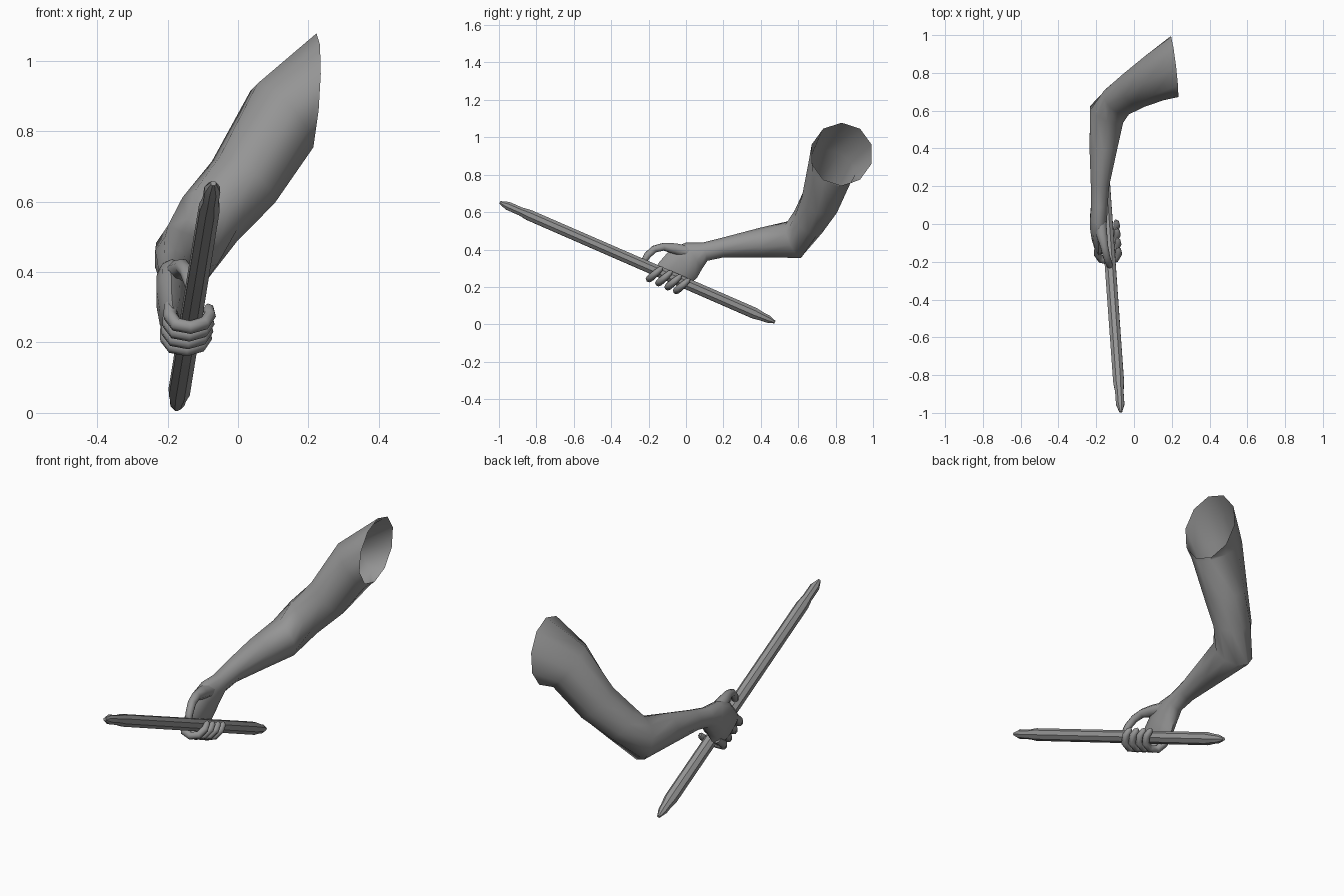
import bpy, bmesh
from math import sin, cos, pi
from mathutils import Vector

if "Cube" in bpy.data.objects:
    bpy.data.objects.remove(bpy.data.objects["Cube"])

grey = bpy.data.materials.new("plain grey")
grey.use_nodes = True
colour = (0.3, 0.3, 0.3, 1)
grey.diffuse_color = colour
grey.node_tree.nodes["Principled BSDF"].inputs["Base Color"].default_value = colour


def loft(name, sections, sides, cap_start=True, cap_end=True, angle=50):
    """Skin elliptical rings, each given as centre and two half-axes."""
    bm = bmesh.new()
    rings = []
    for c, u, v in sections:
        c, u, v = Vector(c), Vector(u), Vector(v)
        turns = [2 * pi * (i + 0.5) / sides for i in range(sides)]
        rings.append([bm.verts.new(c + u * cos(t) + v * sin(t)) for t in turns])
    for a, b in zip(rings, rings[1:]):
        for i in range(sides):
            j = (i + 1) % sides
            bm.faces.new((a[i], a[j], b[j], b[i]))
    if cap_start:
        bm.faces.new(rings[0][::-1])
    if cap_end:
        bm.faces.new(rings[-1])
    bmesh.ops.recalc_face_normals(bm, faces=bm.faces)
    mesh = bpy.data.meshes.new(name)
    bm.to_mesh(mesh)
    bm.free()
    mesh.materials.append(grey)
    obj = bpy.data.objects.new(name, mesh)
    bpy.context.collection.objects.link(obj)
    bpy.ops.object.select_all(action='DESELECT')
    obj.select_set(True)
    bpy.context.view_layer.objects.active = obj
    bpy.ops.object.shade_smooth_by_angle(angle=angle * pi / 180)
    return obj


def tube(name, points, radii, sides=8, angle=50):
    """Round tube through points, with a radius at each."""
    pts = [Vector(p) for p in points]
    side = None
    sections = []
    for i, p in enumerate(pts):
        t = (pts[min(i + 1, len(pts) - 1)] - pts[max(i - 1, 0)]).normalized()
        ref = side if side else t.orthogonal()
        side = (ref - t * ref.dot(t)).normalized()
        sections.append((p, side * radii[i], t.cross(side) * radii[i]))
    return loft(name, sections, sides, angle=angle)


def slab(x, half, top, bottom):
    """Section across the forearm or palm, from its top and bottom (y, z)."""
    t, b = Vector((x, *top)), Vector((x, *bottom))
    return (t + b) / 2, (half, 0, 0), (t - b) / 2


# Arm: palm, wrist, forearm, elbow, then the open upper arm
loft("arm", [
    slab(-0.185, 0.02, (-0.165, 0.30), (-0.01, 0.20)),
    slab(-0.188, 0.036, (-0.145, 0.33), (0.015, 0.21)),
    slab(-0.19, 0.044, (-0.08, 0.405), (0.06, 0.25)),
    slab(-0.187, 0.047, (0.0, 0.437), (0.085, 0.295)),
    slab(-0.183, 0.046, (0.09, 0.437), (0.115, 0.34)),
    slab(-0.18, 0.051, (0.2, 0.465), (0.2, 0.358)),
    slab(-0.162, 0.077, (0.39, 0.515), (0.41, 0.358)),
    ((-0.145, 0.58, 0.453), (0.092, -0.035, 0), (0, -0.035, 0.098)),
    ((-0.08, 0.655, 0.55), (0.07, -0.065, 0), (-0.045, -0.042, 0.077)),
    ((0.015, 0.718, 0.655), (0.06, -0.09, 0), (-0.067, -0.044, 0.073)),
    ((0.125, 0.78, 0.835), (0.055, -0.12, 0), (-0.07, -0.035, 0.1)),
    ((0.213, 0.832, 0.91), (0.02, -0.168, 0), (0.01, 0, 0.168)),
], 10, cap_end=False)

# Stick with stepped, pointed ends
front, back = Vector((-0.07, -0.995, 0.652)), Vector((-0.175, 0.475, 0.012))
axis = (back - front).normalized()
length = (back - front).length
stations = [(0, 0.008), (0.045, 0.024), (0.12, 0.024), (0.17, 0.031),
            (length - 0.12, 0.032), (length - 0.07, 0.024),
            (length - 0.04, 0.022), (length, 0.008)]
tube("stick", [front + axis * s for s, r in stations],
     [r for s, r in stations], angle=35)

# Four fingers curled round the stick
curl = Vector((0, -0.75, -0.66))
across = Vector((1, 0, 0))
path = [(-0.06, -0.05), (-0.062, 0.015), (-0.045, 0.05), (-0.005, 0.062),
        (0.035, 0.045), (0.05, 0.01), (0.047, -0.02), (0.044, -0.033)]
girth = [0.02, 0.02, 0.02, 0.019, 0.019, 0.018, 0.015, 0.006]
for name, y in zip(("index", "middle", "ring", "little"),
                   (-0.15, -0.10, -0.05, -0.005)):
    hub = front + axis * ((y - front.y) / axis.y)
    tube(name + "_finger", [hub + across * a + curl * d for a, d in path], girth)

# Thumb arching over to rest on the stick
tube("thumb", [(-0.18, 0.02, 0.385), (-0.17, -0.06, 0.405),
               (-0.157, -0.12, 0.415), (-0.146, -0.17, 0.402),
               (-0.135, -0.205, 0.37), (-0.128, -0.222, 0.342),
               (-0.126, -0.228, 0.328)],
     [0.035, 0.031, 0.022, 0.02, 0.019, 0.016, 0.007])
